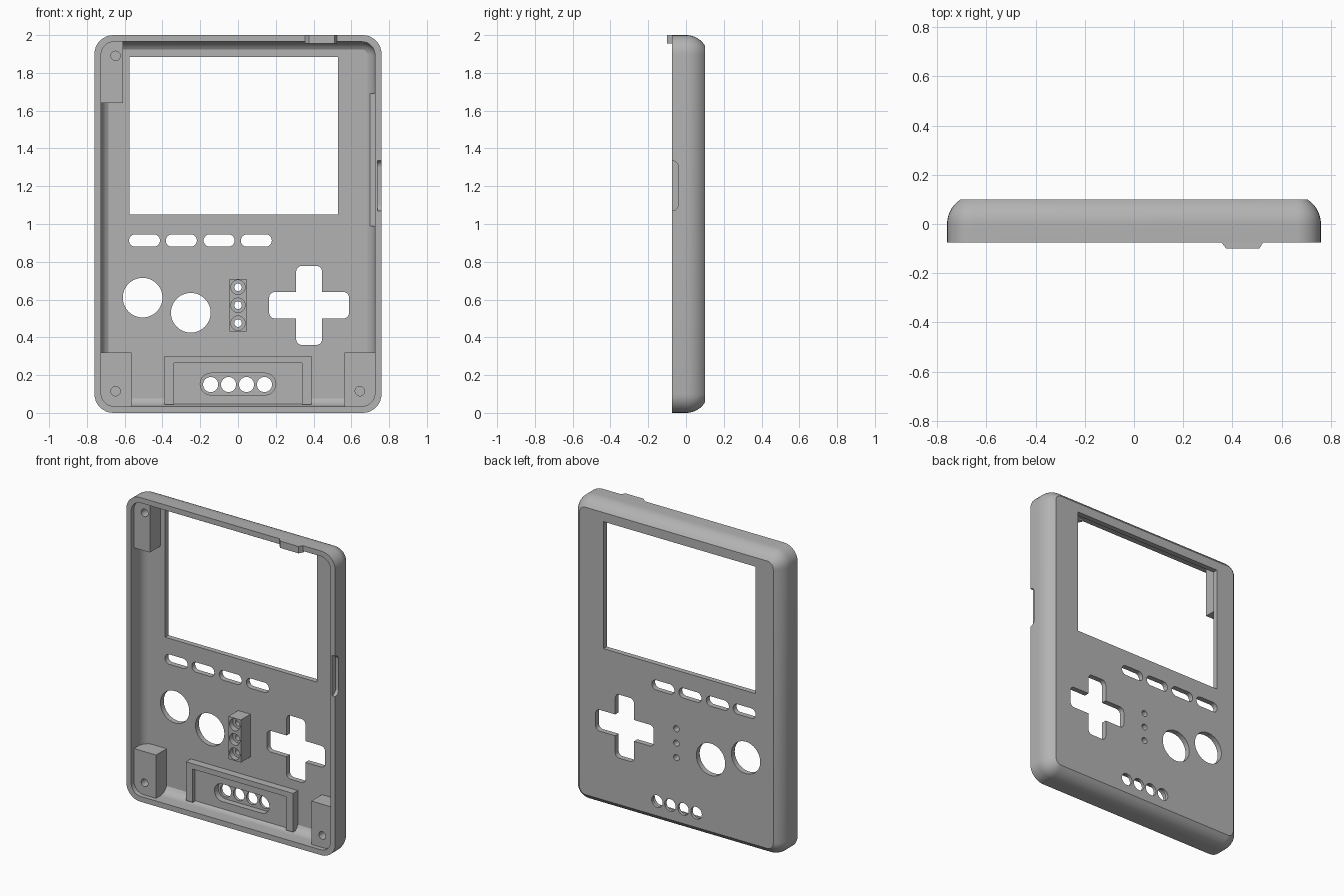
import bpy, bmesh, math

if "Cube" in bpy.data.objects:
    bpy.data.objects.remove(bpy.data.objects["Cube"], do_unlink=True)

grey = bpy.data.materials.new("matte grey plastic")
grey.use_nodes = True
COLOR = (0.45, 0.45, 0.45, 1)
grey.diffuse_color = COLOR
grey.node_tree.nodes["Principled BSDF"].inputs["Base Color"].default_value = COLOR


def outline(x0, x1, z0, z1, r, seg=8):
    """Rounded rectangle as a list of 2D points."""
    if r <= 0:
        return [(x1, z1), (x0, z1), (x0, z0), (x1, z0)]
    pts = []
    corners = [(x1 - r, z1 - r), (x0 + r, z1 - r), (x0 + r, z0 + r), (x1 - r, z0 + r)]
    for k, (cx, cz) in enumerate(corners):
        for i in range(seg + 1):
            a = math.pi / 2 * (k + i / seg)
            pts.append((cx + r * math.cos(a), cz + r * math.sin(a)))
    return pts


def circle(cx, cz, r, n=48):
    return [(cx + r * math.cos(2 * math.pi * i / n), cz + r * math.sin(2 * math.pi * i / n))
            for i in range(n)]


def loft(name, sections, axis="y"):
    """Solid through matching outlines, each given as (depth, points)."""
    bm = bmesh.new()
    rings = []
    for d, pts in sections:
        rings.append([bm.verts.new((u, d, v) if axis == "y" else (d, u, v)) for u, v in pts])
    n = len(rings[0])
    for a, b in zip(rings, rings[1:]):
        for i in range(n):
            bm.faces.new((a[i], a[(i + 1) % n], b[(i + 1) % n], b[i]))
    bm.faces.new(rings[0])
    bm.faces.new(rings[-1])
    bmesh.ops.recalc_face_normals(bm, faces=bm.faces)
    mesh = bpy.data.meshes.new(name)
    bm.to_mesh(mesh)
    bm.free()
    mesh.materials.append(grey)
    obj = bpy.data.objects.new(name, mesh)
    bpy.context.collection.objects.link(obj)
    return obj


def prism(pts, d0, d1, axis="y", name="cutter"):
    return loft(name, [(d0, pts), (d1, pts)], axis)


def box(x0, x1, z0, z1, y0, y1):
    return prism(outline(x0, x1, z0, z1, 0), y0, y1)


def combine(target, tool, operation, keep=False):
    mod = target.modifiers.new("combine", "BOOLEAN")
    mod.operation, mod.object, mod.solver = operation, tool, "EXACT"
    bpy.context.view_layer.objects.active = target
    bpy.ops.object.modifier_apply(modifier=mod.name)
    if not keep:
        bpy.data.objects.remove(tool, do_unlink=True)


def tub(name, inset, radius, y_front, y_bend, y_back, lip):
    """Rounded tray whose back edge curves inwards by lip."""
    rise = y_back - y_bend
    big = (rise * rise + lip * lip) / (2 * lip)
    sections = [(y_front, 0)]
    for i in range(9):
        y = rise * i / 8
        sections.append((y_bend + y, big - math.sqrt(big * big - y * y)))
    return loft(name, [(y, outline(-0.76 + inset + s, 0.76 - inset - s,
                                   inset + s, 2 - inset - s, radius - s))
                       for y, s in sections])


RIM, FLOOR, BACK = -0.075, 0.065, 0.10

# Hollow shell
shell = tub("front_shell", 0, 0.10, RIM, 0.0, BACK, 0.055)
combine(shell, tub("cavity", 0.035, 0.07, -0.2, 0.0, FLOOR, 0.04), "DIFFERENCE")
limit = tub("post_limit", 0.025, 0.08, -0.2, 0.0, FLOOR + 0.01, 0.045)

# Corner screw posts, speaker bracket and indicator block
posts = [(-0.8, -0.61, 1.64, 2.1, -0.045), (-0.8, -0.565, -0.1, 0.32, -0.045),
         (0.565, 0.8, -0.1, 0.32, -0.045)]
bracket = [(-0.39, 0.39, 0.045, 0.30, 0.04), (-0.39, 0.39, 0.265, 0.30, 0.015),
           (-0.39, -0.34, 0.045, 0.30, 0.015), (0.34, 0.39, 0.045, 0.30, 0.015)]
block = [(-0.045, 0.045, 0.43, 0.71, -0.035)]
for x0, x1, z0, z1, y in posts + bracket + block:
    part = box(x0, x1, z0, z1, y, 0.075)
    combine(part, limit, "INTERSECT", keep=True)
    combine(shell, part, "UNION")
bpy.data.objects.remove(limit, do_unlink=True)

# Openings through the face: screen, pill buttons, round buttons, direction pad
openings = [outline(-0.575, 0.53, 1.05, 1.885, 0)]
openings += [outline(x - 0.082, x + 0.082, 0.88, 0.945, 0.032) for x in (-0.495, -0.3, -0.1, 0.097)]
openings += [circle(-0.505, 0.61, 0.105), circle(-0.25, 0.53, 0.105)]
openings += [outline(0.308, 0.445, 0.36, 0.778, 0.03), outline(0.165, 0.588, 0.5, 0.64, 0.03)]
for pts in openings:
    combine(shell, prism(pts, -0.3, 0.3), "DIFFERENCE")

# Speaker recess and its four holes
combine(shell, prism(outline(-0.2, 0.2, 0.095, 0.21, 0.057), -0.3, 0.08), "DIFFERENCE")
for i in range(4):
    combine(shell, prism(circle(-0.145 + 0.095 * i, 0.15, 0.04, 32), -0.3, 0.3), "DIFFERENCE")

# Indicator light holes with counterbores
for z in (0.475, 0.57, 0.665):
    combine(shell, prism(circle(0, z, 0.038, 32), -0.3, 0.0), "DIFFERENCE")
    combine(shell, prism(circle(0, z, 0.02, 24), -0.3, 0.3), "DIFFERENCE")

# Screw pilot holes
for x, z in ((-0.648, 1.89), (-0.648, 0.115), (0.645, 0.115)):
    combine(shell, prism(circle(x, z, 0.025, 24), -0.3, 0.03), "DIFFERENCE")

# Side switch notch and board slot inside the same wall
combine(shell, prism(outline(-0.2, -0.04, 1.07, 1.335, 0.035), 0.738, 0.9, "x"), "DIFFERENCE")
combine(shell, box(0.70, 0.725, 0.99, 1.69, -0.03, 0.055), "DIFFERENCE")

# Latch tab on the top rim
tab = loft("latch_tab", [(-0.10, outline(0.375, 0.51, 1.955, 2.0, 0)),
                         (RIM, outline(0.355, 0.525, 1.955, 2.0, 0)),
                         (-0.06, outline(0.355, 0.525, 1.955, 1.999, 0))])

for obj in (shell, tab):
    bpy.ops.object.select_all(action="DESELECT")
    obj.select_set(True)
    bpy.context.view_layer.objects.active = obj
    bpy.ops.object.shade_smooth_by_angle(angle=math.radians(30))
